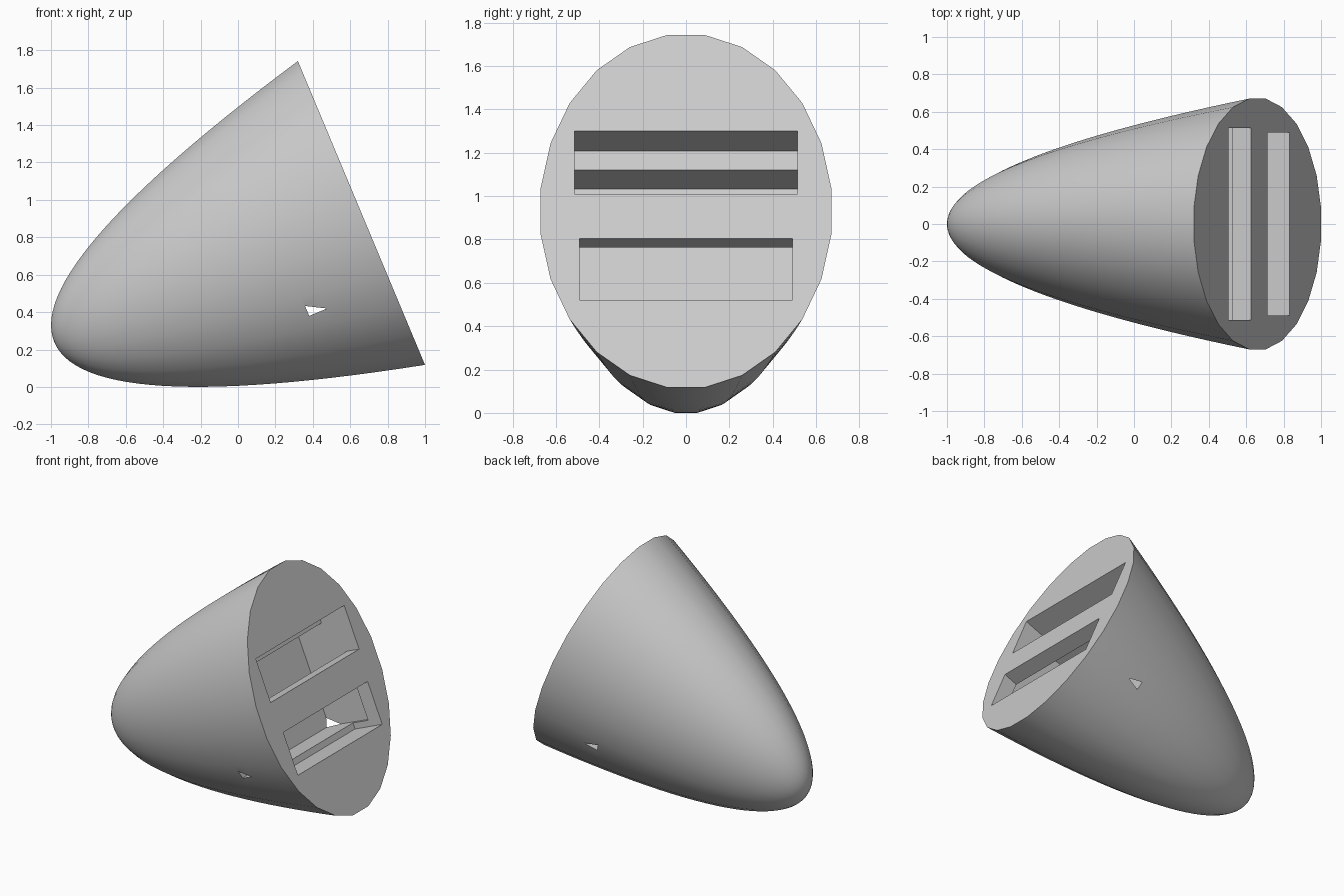
import bpy, bmesh, math
from mathutils import Vector, Matrix

cube = bpy.data.objects.get("Cube")
if cube:
    bpy.data.objects.remove(cube, do_unlink=True)

SIDES, RINGS = 24, 28
TIP = Vector((-0.982, 0, 0.239))
CENTRE = Vector((0.66, 0, 0.93))       # middle of the slanted flat face
UP = Vector((-0.386, 0, 0.9225))       # upward along the flat face
OUT = Vector((0.9225, 0, 0.386))       # outward normal of the flat face
HALF_TALL, HALF_WIDE = 0.888, 0.676

grey = bpy.data.materials.new("plain grey")
grey.use_nodes = True
grey.diffuse_color = (0.6, 0.6, 0.6, 1)
grey.node_tree.nodes["Principled BSDF"].inputs["Base Color"].default_value = (0.6, 0.6, 0.6, 1)


def make_object(name, bm):
    bmesh.ops.recalc_face_normals(bm, faces=bm.faces)
    mesh = bpy.data.meshes.new(name)
    bm.to_mesh(mesh)
    bm.free()
    mesh.materials.append(grey)
    ob = bpy.data.objects.new(name, mesh)
    bpy.context.collection.objects.link(ob)
    return ob


# Slanted paraboloid shell with a flat oval face
def build_body():
    bm = bmesh.new()
    tip = bm.verts.new(TIP)
    previous = None
    for i in range(1, RINGS + 1):
        s = i / RINGS
        middle = TIP.lerp(CENTRE, s * s)
        ring = []
        for k in range(SIDES):
            a = (k + 0.5) * math.tau / SIDES
            side = Vector((0, math.sin(a) * HALF_WIDE, 0))
            ring.append(bm.verts.new(middle + s * (UP * math.cos(a) * HALF_TALL + side)))
        for k in range(SIDES):
            j = (k + 1) % SIDES
            if previous:
                bm.faces.new((previous[k], previous[j], ring[j], ring[k]))
            else:
                bm.faces.new((tip, ring[j], ring[k]))
        previous = ring
    bm.faces.new(previous)
    return make_object("rounded_nose_body", bm)


# Cutter: (depth, height) profile on the flat face, extruded across y
def build_cutter(name, profile, half_width):
    bm = bmesh.new()
    verts = [bm.verts.new(CENTRE - OUT * d + UP * h - Vector((0, half_width, 0)))
             for d, h in profile]
    face = bm.faces.new(verts)
    result = bmesh.ops.extrude_face_region(bm, geom=[face])
    moved = [v for v in result["geom"] if isinstance(v, bmesh.types.BMVert)]
    bmesh.ops.translate(bm, verts=moved, vec=(0, 2 * half_width, 0))
    ob = make_object(name, bm)
    ob.hide_render = True
    return ob


body = build_body()

# Upper slot opening into the inner cavity, then the lower slot
cutters = [
    build_cutter("upper_slot_cutter",
                 [(-0.1, 0.401), (0.24, 0.401), (0.24, 0.307), (0.47, 0.307),
                  (0.47, -0.4), (0.107, -0.4), (0.107, 0.087), (-0.1, 0.087)], 0.514),
    build_cutter("lower_slot_cutter",
                 [(-0.1, -0.136), (0.24, -0.136), (0.24, -0.444), (-0.1, -0.444)], 0.49),
]

bpy.ops.object.select_all(action="DESELECT")
body.select_set(True)
bpy.context.view_layer.objects.active = body
for cutter in cutters:
    mod = body.modifiers.new(cutter.name, "BOOLEAN")
    mod.operation = "DIFFERENCE"
    mod.solver = "EXACT"
    mod.object = cutter
    bpy.ops.object.modifier_apply(modifier=mod.name)
    bpy.data.objects.remove(cutter, do_unlink=True)

bpy.ops.object.shade_smooth_by_angle(angle=math.radians(30))
